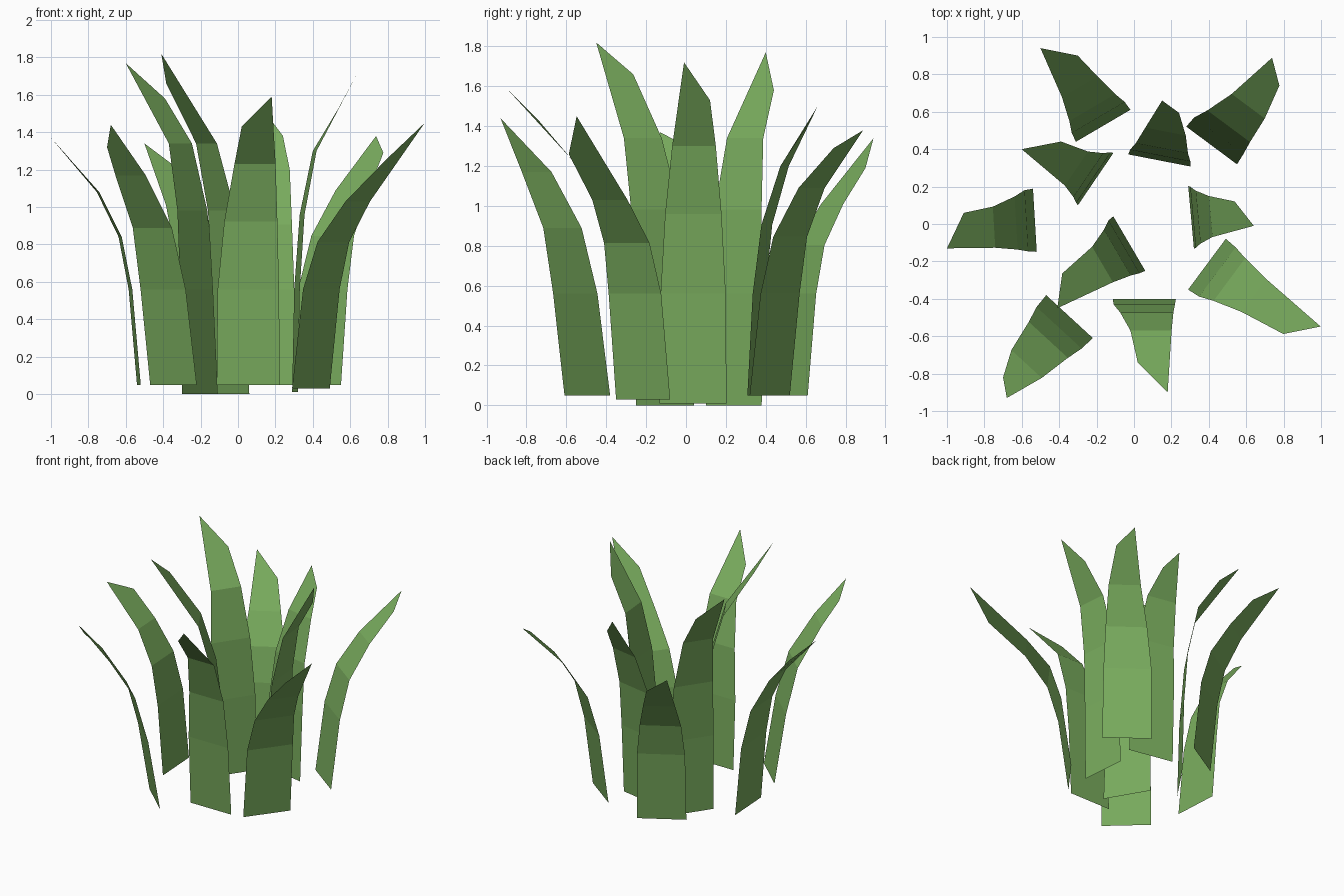
import bpy, math

# One flat green for every blade
green = bpy.data.materials.new("leaf_green")
green.diffuse_color = (0.19, 0.41, 0.11, 1.0)

# Each blade: base (x, y, z), facing angle,
# bend row (reach, height), then the two top corners (reach, sideways, height)
BLADES = [
    ((-0.165, 0.525, 0.05), 120.4, (0.243, 1.01), (0.528, 0.079, 1.34), (0.392, -0.073, 1.19)),
    ((0.415, 0.420, 0.05), 53.4, (0.285, 1.09), (0.569, 0.020, 1.38), (0.473, -0.100, 1.29)),
    ((0.135, 0.340, 0.05), 79.0, (0.158, 1.20), (0.317, 0.046, 1.50), (0.270, -0.055, 1.38)),
    ((-0.205, 0.240, 0.00), 145.8, (0.117, 1.34), (0.417, 0.090, 1.77), (0.266, -0.062, 1.58)),
    ((-0.530, 0.020, 0.05), 183.4, (0.220, 1.08), (0.478, 0.122, 1.37), (0.377, -0.062, 1.27)),
    ((0.305, 0.035, 0.01), 5.2, (0.105, 1.30), (0.240, 0.064, 1.53), (0.330, -0.075, 1.72)),
    ((0.390, -0.215, 0.03), -36.6, (0.300, 1.03), (0.687, 0.095, 1.45), (0.550, -0.056, 1.26)),
    ((-0.025, -0.105, 0.00), 210.4, (0.180, 1.34), (0.507, 0.103, 1.82), (0.390, -0.044, 1.66)),
    ((-0.345, -0.495, 0.05), 227.4, (0.342, 1.17), (0.547, 0.048, 1.44), (0.480, -0.041, 1.32)),
    ((0.055, -0.400, 0.05), 270.0, (0.170, 1.23), (0.500, 0.125, 1.59), (0.340, -0.035, 1.43)),
]


def make_blade(name, base, angle, bend, left_top, right_top):
    """Single-sided strip: four straight rows and a slanted tip."""
    bx, by, bz = base
    a = math.radians(angle)
    out = (math.cos(a), math.sin(a))
    lat = (-out[1], out[0])
    reach, zb = bend
    drift = (left_top[1] + right_top[1]) / 2
    # rows: reach, sideways centre, half width, height
    rows = [
        (0.0, 0.0, 0.169, bz),
        (0.3 * (reach - 0.07), 0.0, 0.164, 0.56),
        (0.55 * reach - 0.02, 0.3 * drift, 0.142, 0.56 + 0.54 * (zb - 0.56)),
        (reach, 0.8 * drift, 0.11, zb),
    ]
    local = []
    for r, c, w, z in rows:
        local += [(r, c + w, z), (r, c - w, z)]
    local += [left_top, right_top]
    verts = [(bx + r * out[0] + s * lat[0], by + r * out[1] + s * lat[1], z)
             for r, s, z in local]
    faces = [(2 * i, 2 * i + 2, 2 * i + 3, 2 * i + 1) for i in range(4)]
    # faces point outward from the clump
    faces = [f[::-1] for f in faces]
    mesh = bpy.data.meshes.new(name)
    mesh.from_pydata(verts, [], faces)
    mesh.materials.append(green)
    mesh.update()
    obj = bpy.data.objects.new(name, mesh)
    bpy.context.collection.objects.link(obj)


for i, blade in enumerate(BLADES, 1):
    make_blade(f"grass_blade_{i}", *blade)
